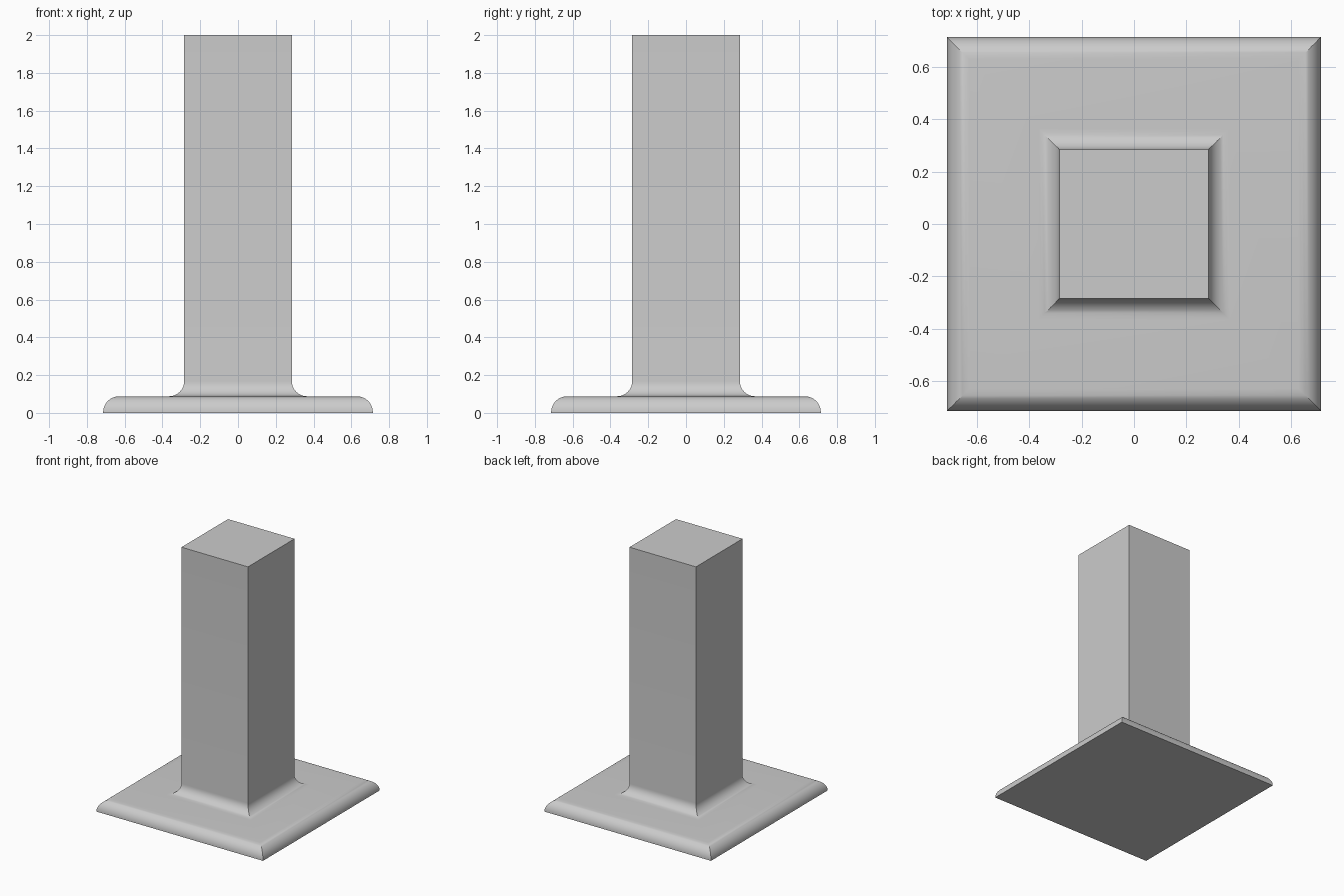
import bpy
import bmesh
from math import sin, cos, pi, radians

cube = bpy.data.objects.get("Cube")
if cube:
    bpy.data.objects.remove(cube, do_unlink=True)

BASE, POST = 0.714, 0.285      # half widths
PLATE, HEIGHT = 0.088, 2.0     # plate top and post top
ROUND, FILLET = 0.085, 0.08    # edge radius and foot radius
STEPS = 10

grey = bpy.data.materials.new("plain grey")
grey.use_nodes = True
colour = (0.6, 0.6, 0.6, 1)
grey.diffuse_color = colour
grey.node_tree.nodes["Principled BSDF"].inputs["Base Color"].default_value = colour


def arc(cx, cz, radius, start, end):
    """Points (half width, height) along a circular arc."""
    angles = [start + (end - start) * i / STEPS for i in range(STEPS + 1)]
    return [(cx + radius * cos(a), cz + radius * sin(a)) for a in angles]


# Half profile: bottom edge, rounded plate edge, concave foot, post top
profile = [(BASE, 0)]
profile += arc(BASE - ROUND, PLATE - ROUND, ROUND, 0, pi / 2)
profile += arc(POST + FILLET, PLATE + FILLET, FILLET, 1.5 * pi, pi)
profile += [(POST, HEIGHT)]

# Square rings joined up the profile, with caps at both ends
bm = bmesh.new()
corners = [(-1, -1), (1, -1), (1, 1), (-1, 1)]
rings = [[bm.verts.new((sx * w, sy * w, z)) for sx, sy in corners]
         for w, z in profile]
for low, high in zip(rings, rings[1:]):
    for i in range(4):
        j = (i + 1) % 4
        bm.faces.new((low[i], low[j], high[j], high[i]))
bm.faces.new(rings[0][::-1])
bm.faces.new(rings[-1])

mesh = bpy.data.meshes.new("square_post_with_base")
bm.to_mesh(mesh)
bm.free()
mesh.materials.append(grey)

post = bpy.data.objects.new("square_post_with_base", mesh)
bpy.context.collection.objects.link(post)
bpy.ops.object.select_all(action="DESELECT")
post.select_set(True)
bpy.context.view_layer.objects.active = post
bpy.ops.object.shade_smooth_by_angle(angle=radians(30))
